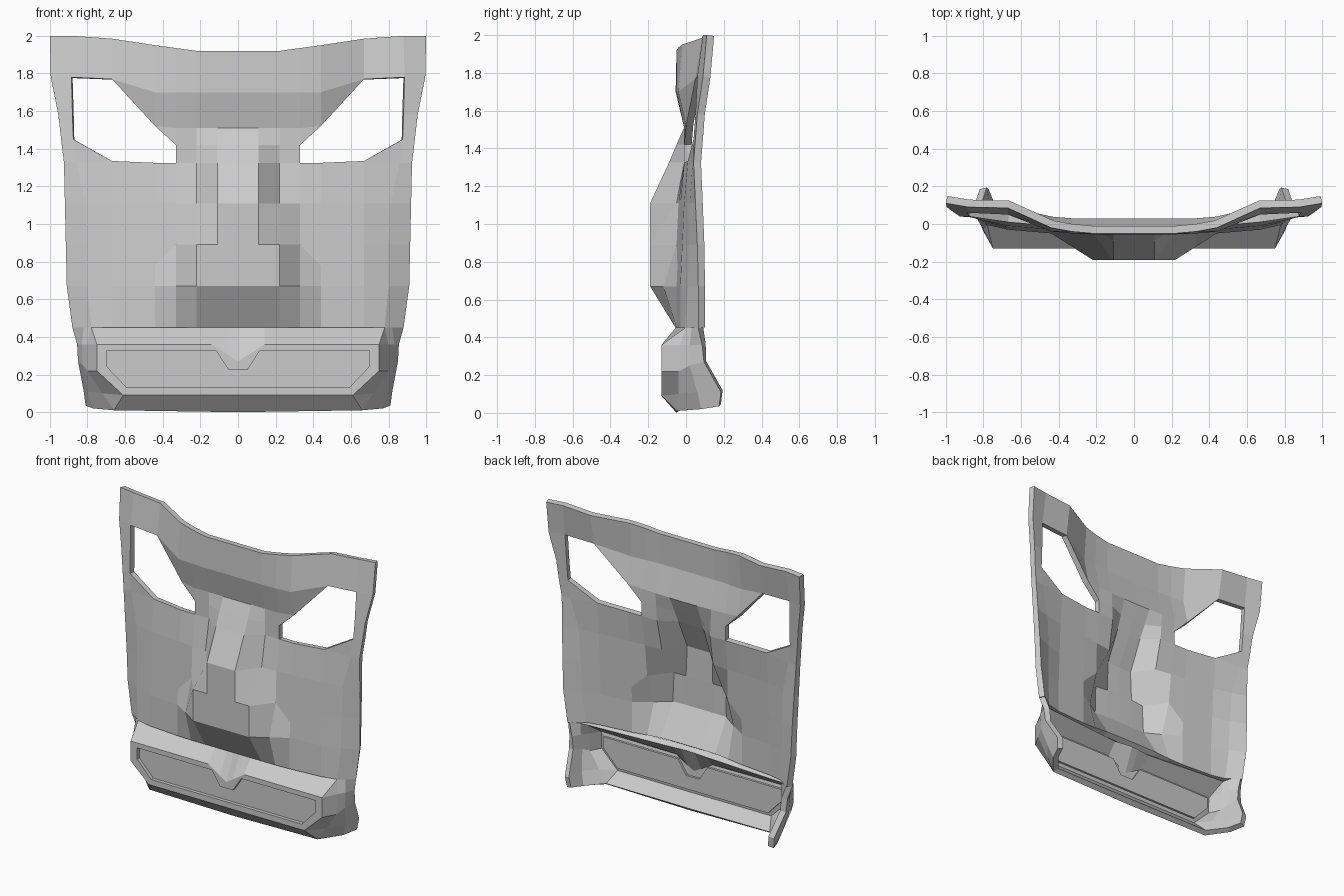
import bpy, bmesh

if "Cube" in bpy.data.objects:
    bpy.data.objects.remove(bpy.data.objects["Cube"])

THICK = 0.04


def finish(name, bm, thick):
    """Weld, face the sheet forward, mirror it and give it thickness."""
    bmesh.ops.remove_doubles(bm, verts=bm.verts[:], dist=0.0005)
    bmesh.ops.dissolve_degenerate(bm, edges=bm.edges[:], dist=0.0005)
    bmesh.ops.recalc_face_normals(bm, faces=bm.faces[:])
    if sum(f.normal.y * f.calc_area() for f in bm.faces) > 0:
        bmesh.ops.reverse_faces(bm, faces=bm.faces[:])
    me = bpy.data.meshes.new(name)
    bm.to_mesh(me)
    bm.free()
    ob = bpy.data.objects.new(name, me)
    bpy.context.collection.objects.link(ob)
    mirror = ob.modifiers.new("mirror", 'MIRROR')
    mirror.use_clip = True
    solid = ob.modifiers.new("thickness", 'SOLIDIFY')
    solid.thickness = thick
    solid.offset = -1
    return ob


def add_face(bm, pts):
    clean = []
    for p in pts:
        if p not in clean:
            clean.append(p)
    if len(clean) > 2:
        bm.faces.new([bm.verts.new(p) for p in clean])


def bridge(bm, a, b):
    for i in range(len(a) - 1):
        add_face(bm, [a[i], a[i + 1], b[i + 1], b[i]])


# face plate: half cross-sections (z, x of outer two columns, depth per column)
COLS = [0, 0.11, 0.22, 0.33, 0.44, 0.67]
ROWS = [
    (1.92, 0.88, 1.00, [-.05, -.05, -.05, -.04, -.02, .085, .09, .11]),
    (1.70, 0.885, .995, [-.055, -.055, -.055, -.05, -.04, .05, .06, .09]),
    (1.51, 0.88, .955, [-.01, -.01, -.01, -.01, 0, .03, .05, .06]),
    (1.42, 0.875, .94, [-.05, -.05, -.01, -.01, 0, .02, .04, .05]),
    (1.325, 0.86, .925, [-.09, -.09, -.01, -.01, -.01, .01, .035, .04]),
    (1.11, 0.81, .92, [-.19, -.19, -.05, -.04, -.03, -.01, .02, .05]),
    (0.89, 0.80, .915, [-.19, -.19, -.19, -.05, -.045, -.02, .015, .06]),
    (0.67, 0.80, .91, [-.19, -.19, -.19, -.12, -.05, -.03, .01, .065]),
    (0.45, 0.78, .88, [-.055, -.055, -.055, -.055, -.05, -.03, -.005, .065]),
]
# points lifted off their row: brow, top corners and eye rim
LIFT = {(0, 4): 1.95, (0, 3): 1.935, (0, 5): 1.985, (0, 6): 2.0, (0, 7): 2.0,
        (1, 5): 1.77, (1, 6): 1.78, (1, 7): 1.78, (2, 4): 1.52, (2, 6): 1.58,
        (2, 7): 1.58, (3, 6): 1.45, (3, 7): 1.45, (4, 5): 1.335, (6, 4): 0.78}
grid = [[(x, y, LIFT.get((r, c), z))
         for c, (x, y) in enumerate(zip(COLS + [x6, x7], ys))]
        for r, (z, x6, x7, ys) in enumerate(ROWS)]

# cells left open for the eye, and cells cut to a triangle (dropped corner)
OPEN = {(1, 5), (2, 4), (2, 5), (3, 3), (3, 4)}
CUT = {(1, 4): (2, 5), (2, 3): (3, 4), (3, 5): (3, 5)}
bm = bmesh.new()
for r in range(len(ROWS) - 1):
    for c in range(7):
        if (r, c) in OPEN:
            continue
        keys = [(r, c), (r, c + 1), (r + 1, c + 1), (r + 1, c)]
        add_face(bm, [grid[i][j] for i, j in keys if CUT.get((r, c)) != (i, j)])
finish("face_plate", bm, THICK)

# mouth surround: flat frame, sloping lips, and jaw corners sweeping back
FRONT = -0.13
inner = [(0, .225), (.05, .225), (.115, .325), (.70, .325), (.70, .325),
         (.70, .245), (.59, .13), (.59, .13), (0, .13)]
outer = [(0, .27), (.05, .302), (.14, .36), (.75, .36), (.75, .36),
         (.75, .22), (.61, .09), (.61, .09), (0, .09)]
lips = [(0, -.055, .45), (.05, -.055, .45), (.14, -.055, .45), (.78, -.005, .45),
        (.80, -.03, .36), (.80, -.04, .22), (.72, -.04, .10), (.66, -.05, .01), (0, -.05, 0)]
jaw_mid = [(.82, .03, .45), (.83, .02, .36), (.825, .02, .25), (.80, .06, .11), (.77, .08, .02)]
jaw_edge = [(.88, .065, .45), (.855, .085, .36), (.85, .095, .27), (.82, .185, .11), (.81, .175, .035)]
ring_in = [(x, FRONT, z) for x, z in inner]
ring_out = [(x, FRONT, z) for x, z in outer]
bm = bmesh.new()
bridge(bm, ring_in, ring_out)
bridge(bm, ring_out, lips)
bridge(bm, lips[3:8], jaw_mid)
bridge(bm, jaw_mid, jaw_edge)
finish("mouth_surround", bm, THICK)

# mouth panel: slab set back inside the frame
bm = bmesh.new()
add_face(bm, [(x, -.105, z) for x, z in inner])
finish("mouth_panel", bm, 0.03)
